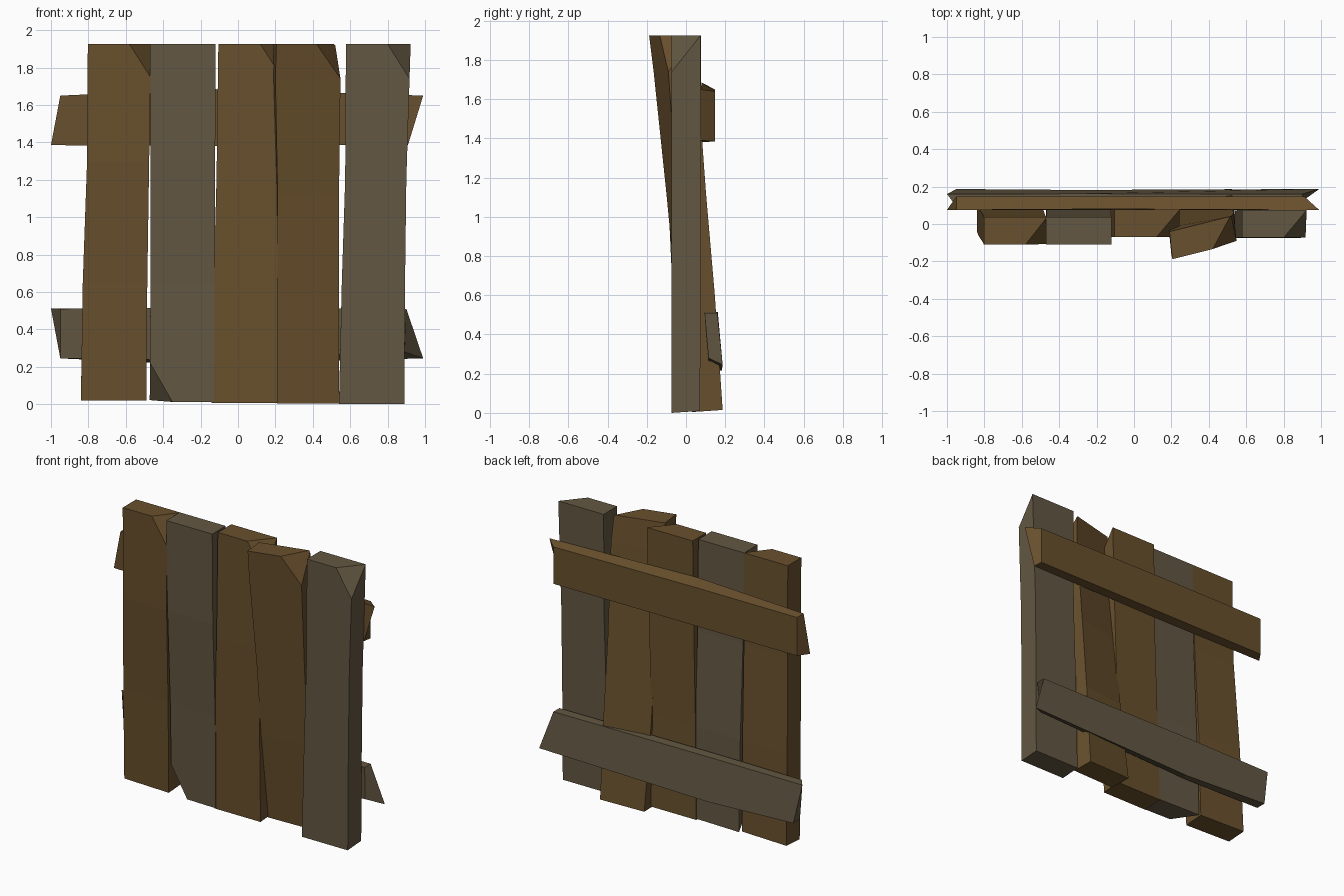
import bpy, bmesh
from mathutils import Vector


def material(name, rgb):
    m = bpy.data.materials.new(name)
    m.diffuse_color = (*rgb, 1)
    return m


BROWN = material("brown_wood", (0.14, 0.08, 0.026))
GREY = material("grey_wood", (0.125, 0.096, 0.055))


def loft(name, rings, mat, chip=None):
    """Join four-cornered rings into a closed board; chip = 3 points of a corner cut."""
    bm = bmesh.new()
    loops = [[bm.verts.new(p) for p in r] for r in rings]
    for a, b in zip(loops, loops[1:]):
        for i in range(4):
            j = (i + 1) % 4
            bm.faces.new((a[i], a[j], b[j], b[i]))
    bm.faces.new(loops[0])
    bm.faces.new(loops[-1])
    bmesh.ops.recalc_face_normals(bm, faces=bm.faces)
    if chip:
        p, q, r = (Vector(c) for c in chip)
        n = (q - p).cross(r - p).normalized()
        centre = sum((v.co for v in bm.verts), Vector()) / len(bm.verts)
        if n.dot(centre - p) > 0:
            n = -n
        res = bmesh.ops.bisect_plane(bm, geom=bm.verts[:] + bm.edges[:] + bm.faces[:],
                                     dist=0.002, plane_co=p, plane_no=n, clear_outer=True)
        bmesh.ops.holes_fill(bm, edges=[e for e in bm.edges if e.is_boundary], sides=0)
        bmesh.ops.recalc_face_normals(bm, faces=bm.faces)
    me = bpy.data.meshes.new(name)
    bm.to_mesh(me)
    bm.free()
    me.materials.append(mat)
    ob = bpy.data.objects.new(name, me)
    bpy.context.collection.objects.link(ob)
    return ob


def plank(name, rows, mat, chip=None, thick=0.147, skew=0.0):
    """Upright plank; each row = z, left x, right x, front y at left, front y at right."""
    rings = []
    for k, (z, x0, x1, yl, yr) in enumerate(rows):
        zb = z + (0.01 if k == 0 else 0)
        rings.append([(x0, yl, z), (x1, yr, z),
                      (x1 + skew, yr + thick, zb), (x0 + skew, yl + thick, zb)])
    return loft(name, rings, mat, chip)


# Upright planks, left to right
plank("plank_1", [(0.02, -0.84, -0.49, -0.04, -0.055), (0.65, -0.83, -0.485, -0.065, -0.07),
                  (1.3, -0.807, -0.475, -0.1, -0.1), (1.925, -0.803, -0.465, -0.11, -0.11)],
      BROWN, [(-0.58, -0.11, 1.925), (-0.465, 0.037, 1.925), (-0.465, -0.11, 1.74)])
plank("plank_2", [(0.012, -0.472, -0.128, -0.05, -0.06), (0.65, -0.468, -0.125, -0.07, -0.07),
                  (1.3, -0.468, -0.122, -0.1, -0.1), (1.925, -0.47, -0.12, -0.11, -0.11)],
      GREY, [(-0.35, -0.054, 0.012), (-0.472, 0.097, 0.022), (-0.471, -0.055, 0.22)])
plank("plank_3", [(0.006, -0.142, 0.21, -0.055, -0.055), (0.65, -0.13, 0.21, -0.065, -0.065),
                  (1.2, -0.115, 0.225, -0.07, -0.07), (1.925, -0.105, 0.245, -0.07, -0.07)],
      BROWN, [(0.12, -0.07, 1.925), (0.245, 0.077, 1.925), (0.245, -0.07, 1.73)])
plank("plank_4", [(0.005, 0.21, 0.54, 0.03, 0.04), (0.6, 0.212, 0.54, -0.05, 0.0),
                  (1.12, 0.212, 0.54, -0.1, -0.045), (1.74, 0.2, 0.548, -0.165, -0.09),
                  (1.925, 0.205, 0.535, -0.188, -0.105)],
      BROWN, [(0.42, -0.135, 1.925), (0.515, 0.042, 1.925), (0.548, -0.09, 1.74)], skew=-0.015)
plank("plank_5", [(0.0, 0.54, 0.89, -0.075, -0.075), (0.65, 0.555, 0.893, -0.073, -0.073),
                  (1.2, 0.573, 0.9, -0.073, -0.073), (1.925, 0.577, 0.923, -0.073, -0.073)],
      GREY, [(0.80, -0.073, 1.925), (0.923, 0.074, 1.925), (0.923, -0.073, 1.73)])

# Cross rails behind the planks with splintered ends
# ring corners: front bottom, front top, back top, back bottom
loft("upper_rail", [
    [(-1.0, 0.075, 1.385), (-0.95, 0.075, 1.65), (-0.95, 0.147, 1.65), (-0.95, 0.147, 1.385)],
    [(-0.15, 0.075, 1.38), (-0.15, 0.08, 1.685), (-0.15, 0.147, 1.65), (-0.15, 0.147, 1.385)],
    [(0.91, 0.075, 1.39), (0.99, 0.075, 1.65), (0.91, 0.147, 1.64), (0.91, 0.147, 1.385)],
], BROWN)
loft("lower_rail", [
    [(-0.95, 0.115, 0.245), (-0.95, 0.095, 0.51), (-1.0, 0.16, 0.512), (-0.95, 0.187, 0.245)],
    [(-0.3, 0.112, 0.235), (-0.3, 0.095, 0.515), (-0.3, 0.162, 0.515), (-0.3, 0.182, 0.215)],
    [(0.89, 0.115, 0.28), (0.9, 0.095, 0.51), (0.9, 0.16, 0.51), (0.99, 0.187, 0.245)],
], GREY)
